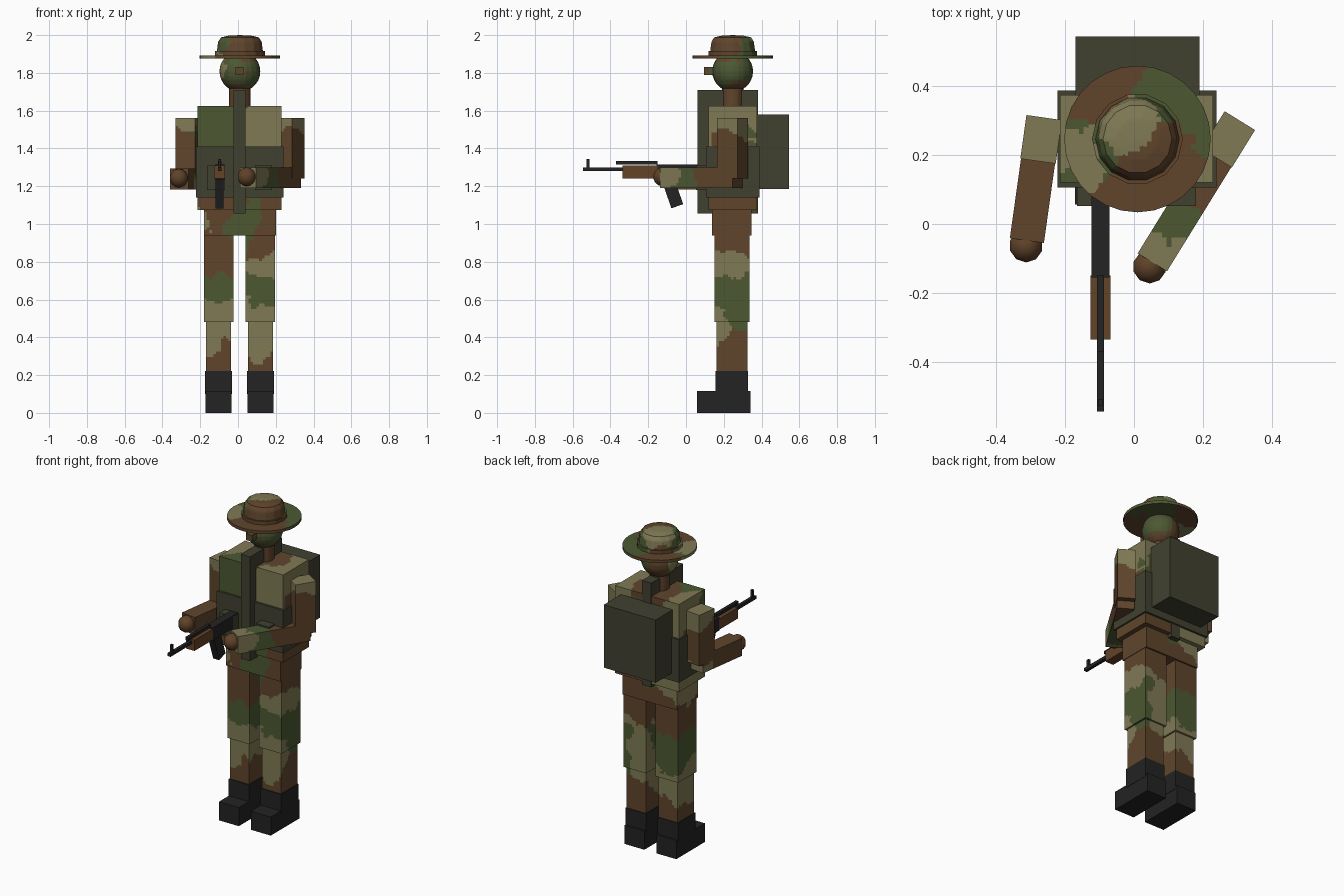
import bpy, bmesh, math
from mathutils import Vector, Matrix, noise

if "Cube" in bpy.data.objects:
    bpy.data.objects.remove(bpy.data.objects["Cube"])


def lin(h):
    out = []
    for i in (0, 2, 4):
        c = int(h[i:i + 2], 16) / 255
        out.append(c / 12.92 if c <= 0.04045 else ((c + 0.055) / 1.055) ** 2.4)
    return (*out, 1.0)


def material(name, h):
    m = bpy.data.materials.new(name)
    m.diffuse_color = lin(h)
    m.use_nodes = True
    m.node_tree.nodes["Principled BSDF"].inputs["Base Color"].default_value = m.diffuse_color
    return m


BROWN = material("camo brown", "60452c")
GREEN = material("camo green", "4c5832")
TAN = material("camo tan", "807a55")
OLIVE = material("webbing olive", "404130")
BLACK = material("black", "232323")
SKIN = material("hand brown", "5f4229")
WOOD = material("rifle wood", "634227")
CAMO = [BROWN, GREEN, TAN]

# Centres of the camouflage patches, one list per colour (brown, green, tan)
PATCHES = [
    [(-.1, .15, .85), (.15, .2, .92), (.14, .3, .3), (-.06, .2, .28), (-.1, .33, .85),
     (.2, .2, 1.1), (-.1, .14, 1.1), (.32, .22, 1.4), (-.32, .2, 1.4), (-.31, .02, 1.24),
     (.22, .12, 1.25), (.06, .2, 1.96), (.02, .08, 1.88), (-.1, .4, 1.88), (.01, .24, 1.68)],
    [(.02, .14, .98), (-.12, .25, .63), (.14, .15, .64), (-.12, .14, 1.52), (.1, .36, 1.4),
     (.12, .02, 1.24), (.01, .2, 1.83), (.15, .37, 1.88), (.2, .3, .57), (-.14, .2, 1.91)],
    [(-.12, .2, .52), (.1, .16, .52), (-.15, .2, .42), (.07, .16, .42), (.16, .15, 1.52),
     (-.19, .2, 1.08), (.2, .17, .8), (-.28, .28, 1.57), (.3, .3, 1.57), (.06, -.1, 1.24),
     (-.03, .3, 2.0), (-.15, .2, 1.87), (.1, .37, .55)],
]
SEEDS = [(Vector(p), i) for i, pts in enumerate(PATCHES) for p in pts]


def camo_index(p):
    q = p + 0.05 * noise.noise_vector(p * 9) + 0.02 * noise.noise_vector(p * 25)
    return min(SEEDS, key=lambda s: ((q - s[0]) * Vector((1, 1, 1.2)).x).length_squared)[1]


def finish(bm, name, mat=None, smooth=False):
    """Make the object; without a material it gets cut up and camouflaged."""
    if mat is None:
        for axis in range(3):
            lo = min(v.co[axis] for v in bm.verts)
            hi = max(v.co[axis] for v in bm.verts)
            n = max(1, round((hi - lo) / 0.014))
            no = Vector((0, 0, 0))
            no[axis] = 1
            for i in range(1, n):
                bmesh.ops.bisect_plane(bm, geom=bm.verts[:] + bm.edges[:] + bm.faces[:], dist=1e-6,
                                       plane_co=no * (lo + (hi - lo) * i / n), plane_no=no)
        for f in bm.faces:
            f.material_index = camo_index(f.calc_center_median())
    bmesh.ops.recalc_face_normals(bm, faces=bm.faces[:])
    for f in bm.faces:
        f.smooth = smooth
    me = bpy.data.meshes.new(name)
    bm.to_mesh(me)
    bm.free()
    for m in (CAMO if mat is None else [mat]):
        me.materials.append(m)
    if smooth:
        me.set_sharp_from_angle(angle=math.radians(35))
    ob = bpy.data.objects.new(name, me)
    bpy.context.collection.objects.link(ob)
    return ob


def box(name, x, y, z, mat=None, matrix=None):
    bm = bmesh.new()
    bmesh.ops.create_cube(bm, size=1)
    for v in bm.verts:
        v.co = Vector(((x[0] + x[1]) / 2 + v.co.x * (x[1] - x[0]),
                       (y[0] + y[1]) / 2 + v.co.y * (y[1] - y[0]),
                       (z[0] + z[1]) / 2 + v.co.z * (z[1] - z[0])))
    if matrix:
        bm.transform(matrix)
    return finish(bm, name, mat)


def ball(name, c, r, seg, rings, mat=None):
    bm = bmesh.new()
    bmesh.ops.create_uvsphere(bm, u_segments=seg, v_segments=rings, radius=r,
                              matrix=Matrix.Translation(c))
    return finish(bm, name, mat, True)


def lathe(name, profile, sides, mat=None):
    """Spin (radius, z) points around the axis of the head."""
    bm = bmesh.new()
    vs = [bm.verts.new((AX + r, AY, z)) for r, z in profile]
    es = [bm.edges.new(p) for p in zip(vs, vs[1:])]
    bmesh.ops.spin(bm, geom=vs + es, cent=(AX, AY, 0), axis=(0, 0, 1),
                   angle=2 * math.pi, steps=sides)
    bmesh.ops.remove_doubles(bm, verts=bm.verts[:], dist=1e-5)
    return finish(bm, name, mat, True)


AX, AY = 0.01, 0.247

# Hat, head and neck
lathe("hat_brim", [(0, 1.875), (.213, 1.875), (.213, 1.893), (0, 1.893)], 28)
lathe("hat_band", [(0, 1.89), (.132, 1.89), (.132, 1.915), (0, 1.915)], 14)
lathe("hat_crown", [(0, 1.9), (.124, 1.9), (.115, 1.965), (.1, 1.988), (.06, 1.997), (0, 2.0)], 14)
ball("head", (AX, AY, 1.808), .108, 20, 14)
box("nose", (-.012, .03), (.095, .16), (1.79, 1.83))
lathe("neck", [(0, 1.6), (.057, 1.6), (.057, 1.73), (0, 1.73)], 12)

# Torso and webbing
box("torso", (-.215, .23), (.12, .375), (1.075, 1.625))
box("hips", (-.18, .2), (.138, .347), (.94, 1.09))
box("vest", (-.223, .24), (.106, .388), (1.14, 1.41), OLIVE)
box("centre_strap", (-.024, .04), (.062, .38), (1.055, 1.71), OLIVE)
for i, x in enumerate([(-.165, -.07), (.09, .18)]):
    box(f"pouch_{i}", x, (.052, .12), (1.18, 1.31), OLIVE)
box("backpack", (-.17, .19), (.375, .545), (1.185, 1.58), OLIVE)

# Legs and boots
for side, cx in (("right", -.103), ("left", .119)):
    box(side + "_thigh", (cx - .078, cx + .078), (.152, .337), (.48, .945))
    box(side + "_shin", (cx - .067, cx + .067), (.162, .325), (.2, .49))
    box(side + "_boot_shaft", (cx - .071, cx + .071), (.156, .329), (.1, .222), BLACK)
    box(side + "_boot_foot", (cx - .069, cx + .069), (.057, .342), (0, .117), BLACK)

# Arms: upright upper arm, level forearm, hand
for side, sx, yaw, reach, z in (("right", -.27, -8, .297, 1.183), ("left", .274, -31.7, .42, 1.19)):
    m = Matrix.Translation((sx, .246, 0)) @ Matrix.Rotation(math.radians(yaw), 4, 'Z')
    box(side + "_upper_arm", (-.052, .052), (-.064, .064), (1.24, 1.56), None, m)
    box(side + "_forearm", (-.05, .05), (-reach, .03), (z, z + .11), None, m)
    ball(side + "_hand", m @ Vector((0, -reach - .015, z + .06)), .05, 10, 7, SKIN)

# Rifle
GX = -.097


def gun(name, w, y, z, mat=BLACK, matrix=None):
    box("rifle_" + name, (GX - w / 2, GX + w / 2), y, z, mat, matrix)


gun("receiver", .052, (-.155, .1), (1.235, 1.315))
gun("handguard", .058, (-.335, -.15), (1.242, 1.31), WOOD)
gun("gas_tube", .02, (-.37, -.15), (1.314, 1.333))
gun("barrel", .02, (-.545, -.3), (1.28, 1.3))
gun("front_sight", .014, (-.527, -.51), (1.295, 1.345))
pivot = Matrix.Translation((0, -.1, 1.25))
gun("magazine", .042, (-.033, .033), (-.165, .02), BLACK, pivot @ Matrix.Rotation(math.radians(19), 4, 'X'))
